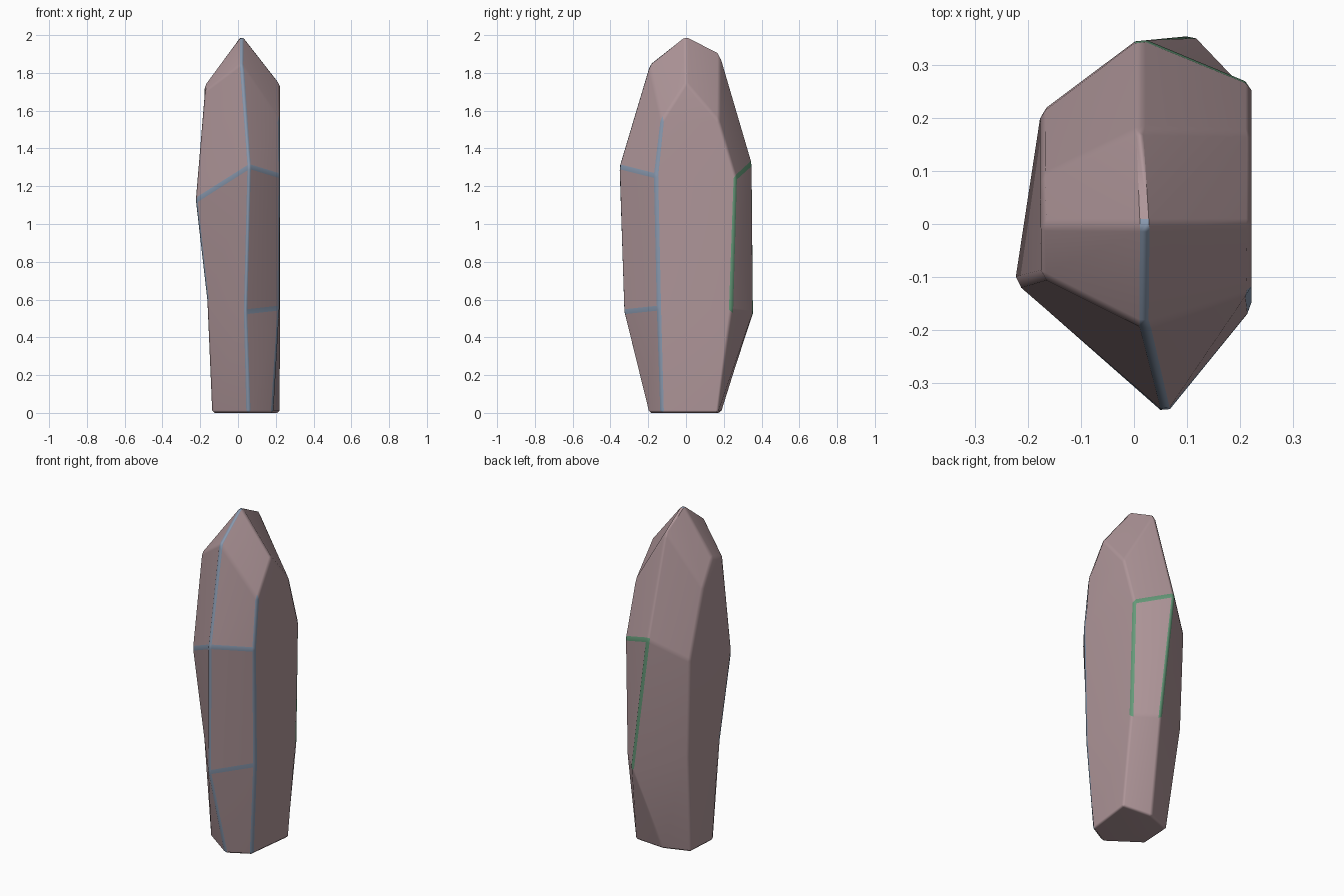
import bpy, bmesh, math
from mathutils import Vector

if "Cube" in bpy.data.objects:
    bpy.data.objects.remove(bpy.data.objects["Cube"])

# Six columns of the crystal, listed from the base up (four heights each)
columns = {
    "front":       [(.055, -.20, .005), (.04, -.335, .54), (.06, -.36, 1.31), (.02, -.195, 1.855)],
    "right_front": [(.185, -.13, .005), (.218, -.145, .56), (.222, -.16, 1.26), (.222, -.13, 1.55)],
    "right_back":  [(.222, .17, .005), (.222, .24, .55), (.222, .265, 1.25), (.222, .175, 1.55)],
    "back":        [(.03, .185, .005), (.11, .36, .53), (.01, .352, 1.33), (.01, .18, 1.915)],
    "left_back":   [(-.125, .13, .005), (-.16, .205, .61), (-.176, .212, 1.20), (-.176, .09, 1.59)],
    "left_front":  [(-.137, -.065, .005), (-.163, -.09, .60), (-.224, -.112, 1.13), (-.176, -.10, 1.71)],
}
extra = {"apex": (.02, -.003, 2.008), "right_top": (.222, 0, 1.755), "left_top": (-.176, 0, 1.74)}
names = list(columns)


def material(name, color):
    m = bpy.data.materials.new(name)
    m.diffuse_color = (*color, 1)
    m.use_nodes = True
    m.node_tree.nodes["Principled BSDF"].inputs["Base Color"].default_value = m.diffuse_color
    return m


bm = bmesh.new()
v = {(n, i): bm.verts.new(p) for n, c in columns.items() for i, p in enumerate(c)}
v.update({n: bm.verts.new(p) for n, p in extra.items()})

# Base and side walls
bm.faces.new([v[n, 0] for n in reversed(names)])
for k, a in enumerate(names):
    b = names[(k + 1) % 6]
    for i in range(3):
        bm.faces.new([v[a, i], v[b, i], v[b, i + 1], v[a, i + 1]])

# Side gables and the four facets of the tip
for keys in [
    [("right_front", 3), ("right_back", 3), "right_top"],
    [("left_back", 3), ("left_front", 3), "left_top"],
    ["apex", ("front", 3), ("right_front", 3), "right_top"],
    ["apex", "right_top", ("right_back", 3), ("back", 3)],
    ["apex", ("back", 3), ("left_back", 3), "left_top"],
    ["apex", "left_top", ("left_front", 3), ("front", 3)],
]:
    bm.faces.new([v[k] for k in keys])
bmesh.ops.recalc_face_normals(bm, faces=bm.faces)


# Edges that carry a coloured vein: 1 = blue, 2 = green
def column_edges(n, first, last):
    return [((n, i), (n, i + 1)) for i in range(first, last)]


veins = {
    1: column_edges("front", 0, 3) + column_edges("right_front", 0, 3)
       + [(("front", i), (s, i)) for i in (1, 2) for s in ("left_front", "right_front")]
       + [(("front", 3), "apex"), (("left_front", 1), ("left_front", 2))],
    2: column_edges("back", 1, 2) + column_edges("right_back", 1, 2)
       + [(("back", 2), ("right_back", 2))],
}
marks = []
for slot, pairs in veins.items():
    for a, b in pairs:
        pa, pb = v[a].co.copy(), v[b].co.copy()
        marks += [(slot, (pa + pb) / 2, .035), (slot, pa, .022), (slot, pb, .022)]

# Chamfer every real edge, then colour the chamfers that follow a vein
sharp = [e for e in bm.edges if e.calc_face_angle(0) > math.radians(9)]
result = bmesh.ops.bevel(bm, geom=sharp, offset=.013, offset_type='OFFSET', segments=1,
                         profile=.5, affect='EDGES', clamp_overlap=True, material=-1)
for f in result["faces"]:
    center = f.calc_center_median()
    if f.calc_area() > .04:
        continue
    for slot, point, reach in marks:
        if (center - point).length < reach:
            f.material_index = slot
            break

# Rest on the ground
low = min(p.co.z for p in bm.verts)
bmesh.ops.translate(bm, verts=bm.verts, vec=Vector((0, 0, -low)))

mesh = bpy.data.meshes.new("crystal_rock")
bm.to_mesh(mesh)
bm.free()
rock = bpy.data.objects.new("crystal_rock", mesh)
bpy.context.collection.objects.link(rock)
for m in (material("dusty_pink_stone", (.43, .305, .32)),
          material("blue_vein", (.25, .32, .43)),
          material("green_vein", (.13, .32, .19))):
    mesh.materials.append(m)

# Flat facets with softly shaded chamfers
bpy.context.view_layer.objects.active = rock
rock.select_set(True)
bpy.ops.object.shade_smooth_by_angle(angle=math.radians(50))
weighted = rock.modifiers.new("facet_normals", 'WEIGHTED_NORMAL')
weighted.keep_sharp = True
